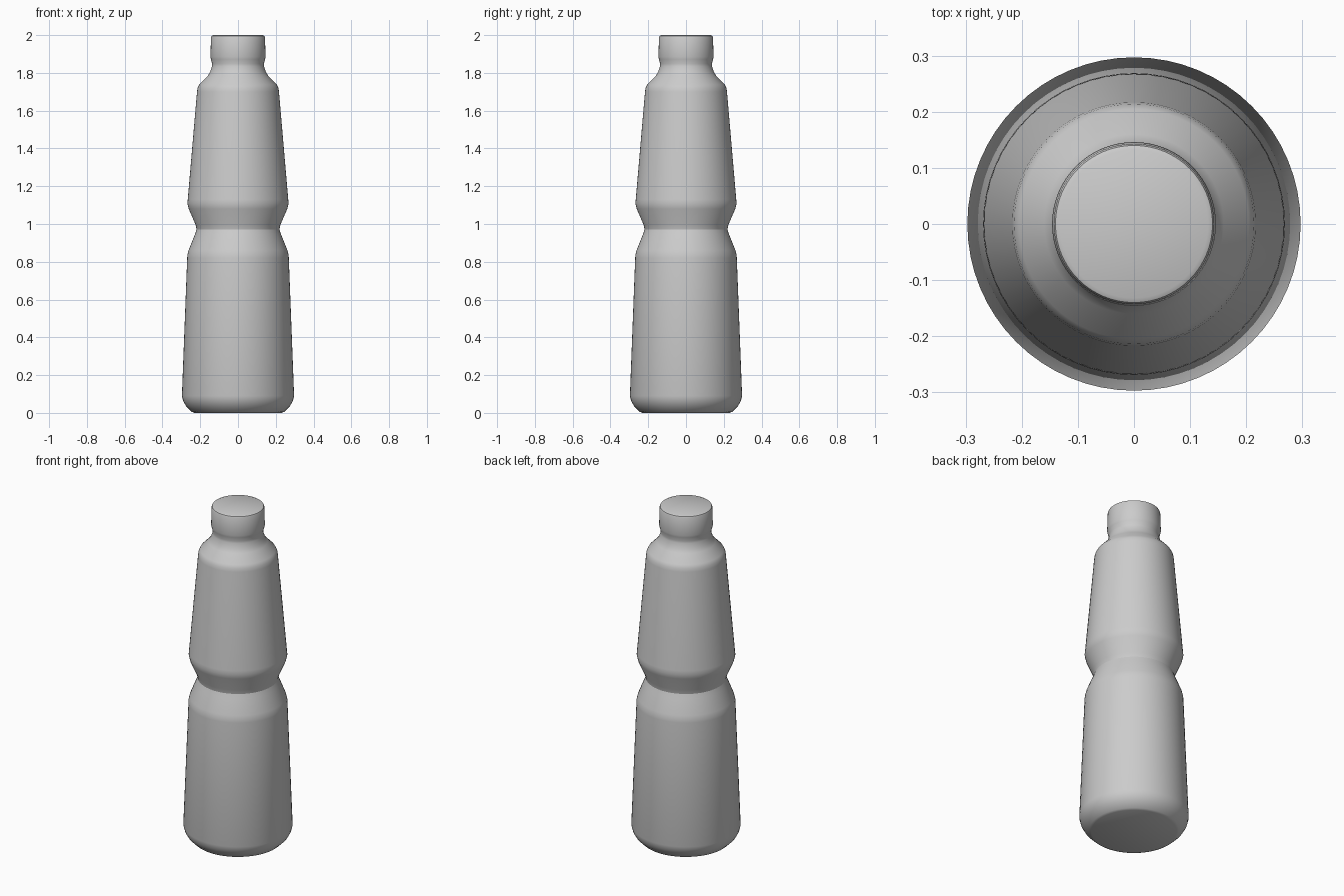
import bpy, bmesh, math

if "Cube" in bpy.data.objects:
    bpy.data.objects.remove(bpy.data.objects["Cube"])

SIDES = 64


def lathe(name, profile):
    """Revolve (radius, height) points around z and cap both ends."""
    bm = bmesh.new()
    rings = []
    for r, z in profile:
        rings.append([bm.verts.new((r * math.cos(2 * math.pi * i / SIDES),
                                    r * math.sin(2 * math.pi * i / SIDES), z))
                      for i in range(SIDES)])
    for low, high in zip(rings, rings[1:]):
        for i in range(SIDES):
            j = (i + 1) % SIDES
            bm.faces.new((low[i], low[j], high[j], high[i]))
    bm.faces.new(rings[0][::-1])
    bm.faces.new(rings[-1])
    mesh = bpy.data.meshes.new(name)
    bm.to_mesh(mesh)
    bm.free()
    obj = bpy.data.objects.new(name, mesh)
    bpy.context.collection.objects.link(obj)
    bpy.ops.object.select_all(action='DESELECT')
    obj.select_set(True)
    bpy.context.view_layer.objects.active = obj
    bpy.ops.object.shade_smooth_by_angle(angle=math.radians(30))
    return obj


# Bottle with cap: one closed revolved profile
lathe("bottle", [
    # rounded base
    (0.232, 0.0), (0.245, 0.006), (0.275, 0.036), (0.290, 0.062), (0.297, 0.09),
    # lower body
    (0.269, 0.82), (0.268, 0.835), (0.262, 0.86),
    # waist grip
    (0.228, 0.945), (0.219, 0.97), (0.224, 0.995), (0.261, 1.08),
    # upper body
    (0.268, 1.108), (0.266, 1.13), (0.217, 1.70), (0.214, 1.72), (0.205, 1.738),
    # shoulder and neck
    (0.160, 1.785), (0.148, 1.805), (0.138, 1.835), (0.137, 1.848),
    # cap
    (0.143, 1.872), (0.146, 1.885), (0.143, 1.99), (0.140, 1.996), (0.132, 2.0),
])
